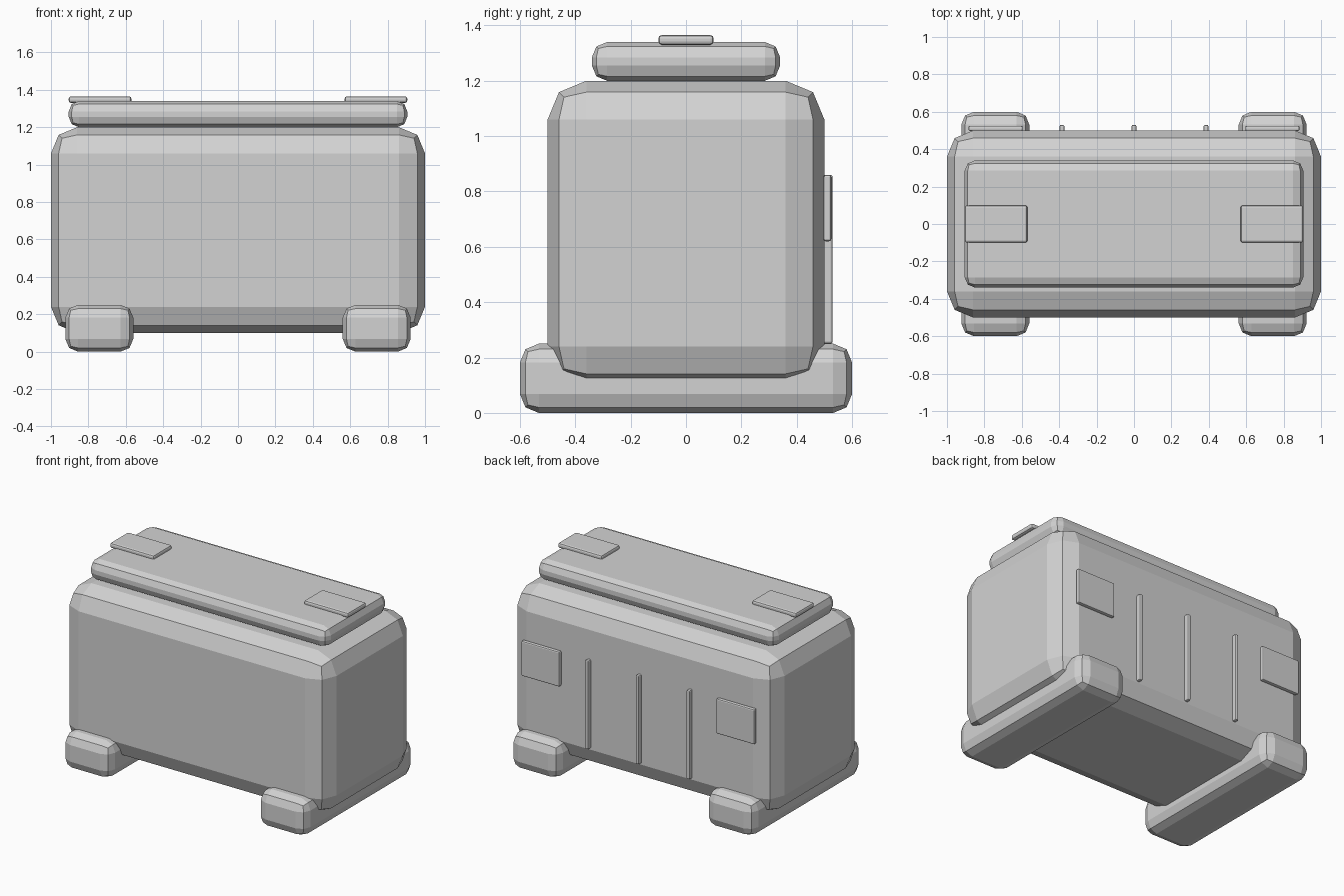
import bpy

cube = bpy.data.objects.get("Cube")
if cube:
    bpy.data.objects.remove(cube, do_unlink=True)

GREY = (0.65, 0.65, 0.65, 1)
grey = bpy.data.materials.new("light_grey")
grey.use_nodes = True
grey.diffuse_color = GREY
grey.node_tree.nodes["Principled BSDF"].inputs["Base Color"].default_value = GREY


def box(name, x, y, z, bevel):
    """Box spanning the (low, high) ranges, with two-step rounded edges."""
    spans = (x, y, z)
    bpy.ops.mesh.primitive_cube_add(size=1, location=[(a + b) / 2 for a, b in spans])
    ob = bpy.context.object
    ob.name = name
    ob.scale = [b - a for a, b in spans]
    bpy.ops.object.transform_apply(location=False, rotation=False, scale=True)
    mod = ob.modifiers.new("rounded_edges", "BEVEL")
    mod.width = bevel
    mod.segments = 2
    ob.data.materials.append(grey)
    return ob


# Container body and lid
box("body", (-1, 1), (-0.5, 0.5), (0.1, 1.2), 0.14)
box("lid", (-0.905, 0.905), (-0.34, 0.34), (1.2, 1.34), 0.055)

# Parts repeated on both sides
for side, s in (("left", 1), ("right", -1)):
    def span(a, b):
        return sorted((s * a, s * b))
    box(side + "_skid", span(0.56, 0.923), (-0.6, 0.6), (0, 0.25), 0.068)
    box(side + "_lid_plate", span(0.57, 0.905), (-0.1, 0.1), (1.33, 1.365), 0.012)
    box(side + "_back_plate", span(0.595, 0.885), (0.497, 0.525), (0.62, 0.86), 0.008)

# Vertical ribs on the back
for name, x in (("left", 0.385), ("middle", 0), ("right", -0.385)):
    box(name + "_back_rib", (x - 0.0125, x + 0.0125), (0.49, 0.53), (0.25, 0.86), 0.008)
